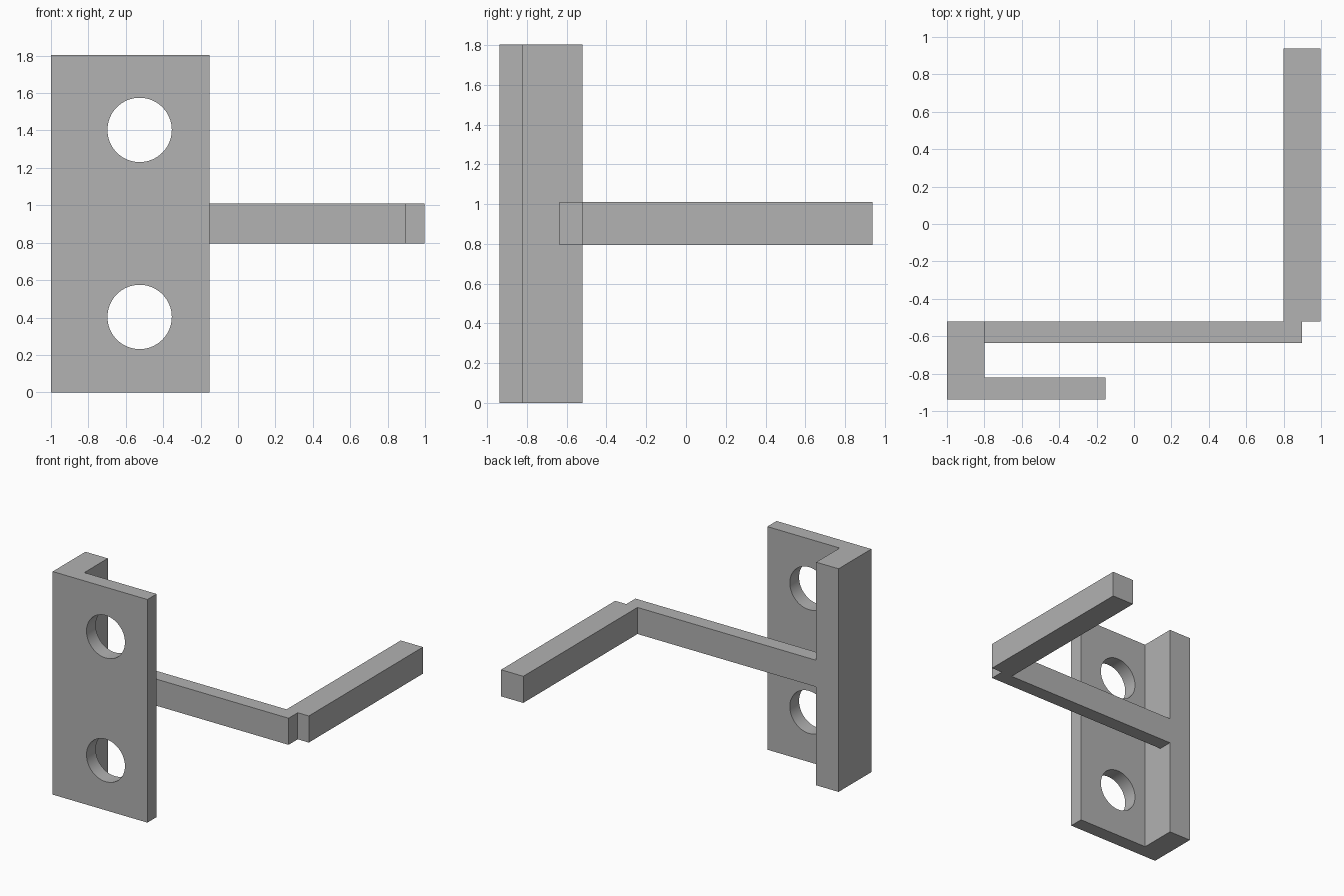
import bpy
import bmesh
from math import pi

cube = bpy.data.objects.get("Cube")
if cube:
    bpy.data.objects.remove(cube, do_unlink=True)

# Single plain grey
grey = bpy.data.materials.new("plain grey")
grey.use_nodes = True
colour = (0.445, 0.445, 0.445, 1)
grey.diffuse_color = colour
grey.node_tree.nodes["Principled BSDF"].inputs["Base Color"].default_value = colour


def extrude_outline(name, outline, bottom, top):
    """Raise a flat counter-clockwise xy outline from bottom to top."""
    bm = bmesh.new()
    face = bm.faces.new([bm.verts.new((x, y, bottom)) for x, y in outline])
    raised = bmesh.ops.extrude_face_region(bm, geom=[face])["geom"]
    verts = [v for v in raised if isinstance(v, bmesh.types.BMVert)]
    bmesh.ops.translate(bm, verts=verts, vec=(0, 0, top - bottom))
    bmesh.ops.recalc_face_normals(bm, faces=bm.faces)
    mesh = bpy.data.meshes.new(name)
    bm.to_mesh(mesh)
    bm.free()
    mesh.materials.append(grey)
    obj = bpy.data.objects.new(name, mesh)
    bpy.context.collection.objects.link(obj)
    return obj


def rectangle(x0, x1, y0, y1):
    return [(x0, y0), (x1, y0), (x1, y1), (x0, y1)]


# Angle bracket: front plate and side wall in one L profile
bracket = extrude_outline("mounting_bracket", [
    (-1, -0.938), (-0.153, -0.938), (-0.153, -0.82),
    (-0.8, -0.82), (-0.8, -0.52), (-1, -0.52)], 0, 1.803)

# Two round screw holes through the front plate
for label, z in (("lower", 0.403), ("upper", 1.403)):
    bpy.ops.mesh.primitive_cylinder_add(
        vertices=64, radius=0.172, depth=0.3,
        location=(-0.526, -0.88, z), rotation=(pi / 2, 0, 0))
    cutter = bpy.context.object
    cutter.name = label + "_hole_cutter"
    cutter.data.materials.append(grey)
    cut = bracket.modifiers.new(label + "_hole", "BOOLEAN")
    cut.operation = "DIFFERENCE"
    cut.solver = "EXACT"
    cut.object = cutter
    bpy.ops.object.select_all(action="DESELECT")
    bracket.select_set(True)
    bpy.context.view_layer.objects.active = bracket
    bpy.ops.object.modifier_apply(modifier=cut.name)
    bpy.data.objects.remove(cutter, do_unlink=True)

bpy.ops.object.shade_smooth_by_angle(angle=pi / 6)

# Arm and rearward bar, joined at a notched corner
extrude_outline("arm_and_bar", [
    (-0.8, -0.637), (0.898, -0.637), (0.898, -0.52), (0.997, -0.52),
    (0.997, 0.938), (0.798, 0.938), (0.798, -0.52), (-0.8, -0.52)], 0.795, 1.01)
